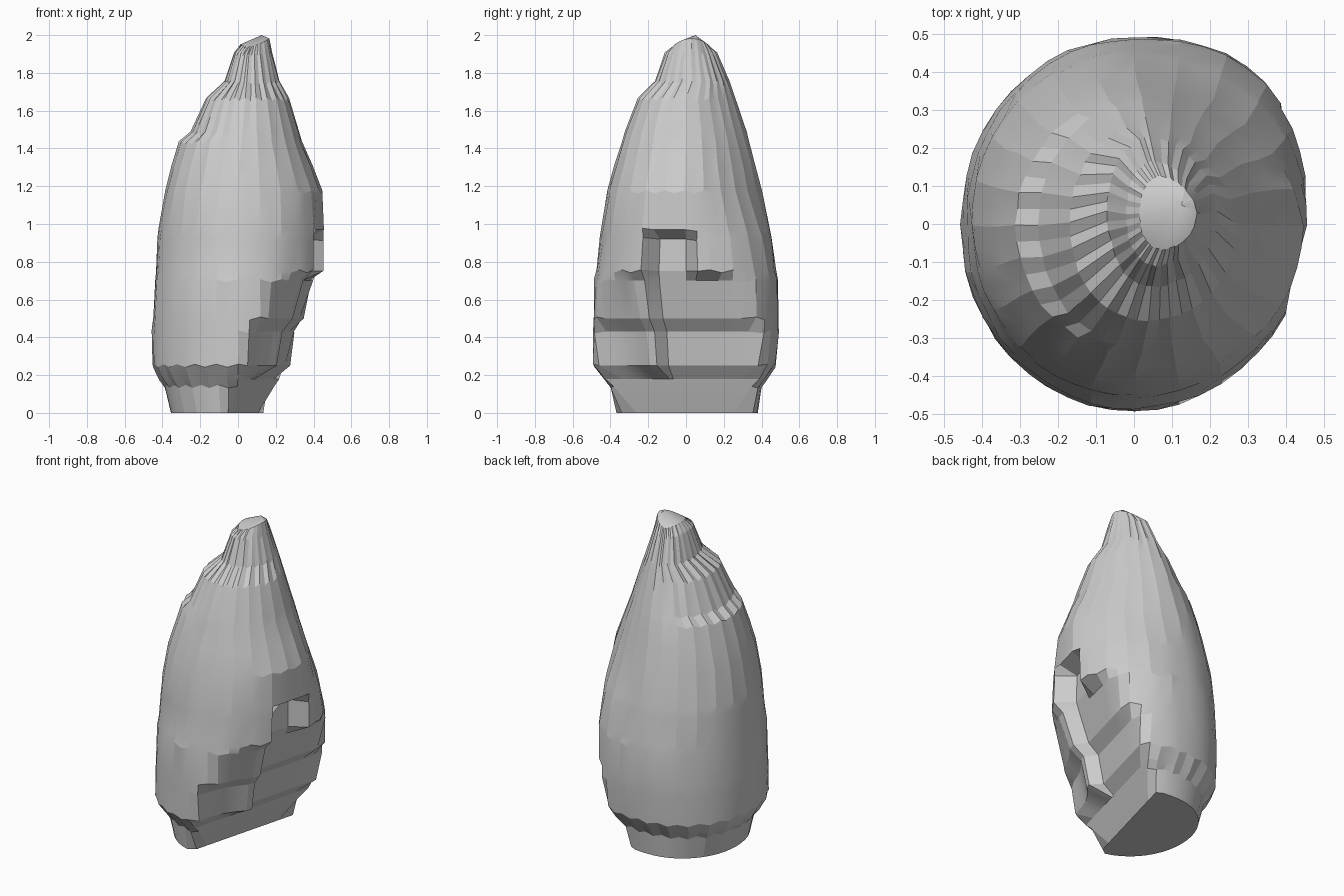
import bpy, bmesh, math, random

if "Cube" in bpy.data.objects:
    bpy.data.objects.remove(bpy.data.objects["Cube"], do_unlink=True)
random.seed(4)

# One colour of stone
stone = bpy.data.materials.new("grey_stone")
stone.use_nodes = True
colour = (0.6, 0.6, 0.6, 1)
stone.diffuse_color = colour
stone.node_tree.nodes["Principled BSDF"].inputs["Base Color"].default_value = colour

# Height, reach towards -x, +x, -y and +y, then distance of the broken side
LEVELS = [
    (0.00, -.355, .355, -.38, .38, .038), (0.14, -.39, .39, -.40, .40, .095),
    (0.18, -.42, .42, -.43, .43, .11), (0.25, -.455, .455, -.49, .475, .168),
    (0.43, -.455, .455, -.49, .49, .20), (0.50, -.45, .455, -.49, .49, .26),
    (0.70, -.44, .455, -.485, .485, .32), (0.75, -.435, .455, -.475, .475, .42),
    (0.92, -.425, .455, -.455, .455, .43), (0.97, -.42, .455, -.45, .445, .44),
    (1.17, -.385, .445, -.415, .40, 1), (1.30, -.35, .395, -.38, .37, 1),
    (1.43, -.31, .34, -.34, .335, 1), (1.48, -.25, .325, -.325, .32, 1),
    (1.66, -.17, .27, -.255, .26, 1), (1.75, -.07, .22, -.165, .23, 1),
    (1.90, -.02, .18, -.11, .165, 1),
]
SIDES = 48
CUT_X, CUT_Y = math.cos(math.radians(-15)), math.sin(math.radians(-15))


def ring_point(level, i):
    z, left, right, front, back, cut = level
    a = 2 * math.pi * i / SIDES
    c, s = math.cos(a), math.sin(a)
    # The widest point leans with the tip
    cx = 0.08 * max(0, z - 1.2)
    cy = (front + back) / 2
    rx = (right - cx) if c > 0 else (cx - left)
    ry = (back - front) / 2
    # The +x +y side has a square shoulder low down and flat flanks higher up
    power = 2.05
    if c > 0 and s > 0:
        power = max(1.65, min(2.5, 2.5 - 2.3 * (z - 0.77)))
    k = (abs(c) ** power + abs(s) ** power) ** (-1 / power)
    x, y = cx + rx * c * k, cy + ry * s * k
    # Deep notch running higher up the broken side
    if 0.72 < z < 0.95 and -0.21 < y < 0.02 and x > 0:
        cut = 0.335
    # The break is shallower towards the front
    if z > 0.2 and -0.47 < y < -0.2:
        cut += min(0.07, 0.4 * (y + 0.47))
    # Break the side off along a slanted plane
    reach = CUT_X * x + CUT_Y * y
    if reach > cut:
        pivot = -0.1
        t = (cut - CUT_X * pivot) / (reach - CUT_X * pivot)
        x, y = pivot + (x - pivot) * t, y * t
    elif z > 0:
        # Uneven, faintly zigzag facets on the weathered surface
        z += 0.008 * (-1) ** i
        x += random.uniform(-.003, .003)
        y += random.uniform(-.003, .003)
    return x, y, z


# Loft the boulder body
bm = bmesh.new()
rings = [[bm.verts.new(ring_point(level, i)) for i in range(SIDES)] for level in LEVELS]
for low, high in zip(rings, rings[1:]):
    for i in range(SIDES):
        j = (i + 1) % SIDES
        bm.faces.new((low[i], low[j], high[j], high[i]))
bm.faces.new(rings[0][::-1])

# Slanted, rounded cap rising to the off-centre tip
cap = []
for v in rings[-1]:
    x, y = v.co.x * .75 + .03, v.co.y * .7 + .01
    cap.append(bm.verts.new((x, y, 1.965 + .2 * (x - .08) - 2.5 * (y - .03) ** 2)))
tip = bm.verts.new((.125, .05, 2))
for i in range(SIDES):
    j = (i + 1) % SIDES
    bm.faces.new((rings[-1][i], rings[-1][j], cap[j], cap[i]))
    bm.faces.new((cap[i], cap[j], tip))
bmesh.ops.recalc_face_normals(bm, faces=bm.faces)

mesh = bpy.data.meshes.new("boulder")
bm.to_mesh(mesh)
bm.free()
mesh.materials.append(stone)
boulder = bpy.data.objects.new("boulder", mesh)
bpy.context.collection.objects.link(boulder)
bpy.context.view_layer.objects.active = boulder
boulder.select_set(True)
bpy.ops.object.shade_smooth_by_angle(angle=math.radians(12))
